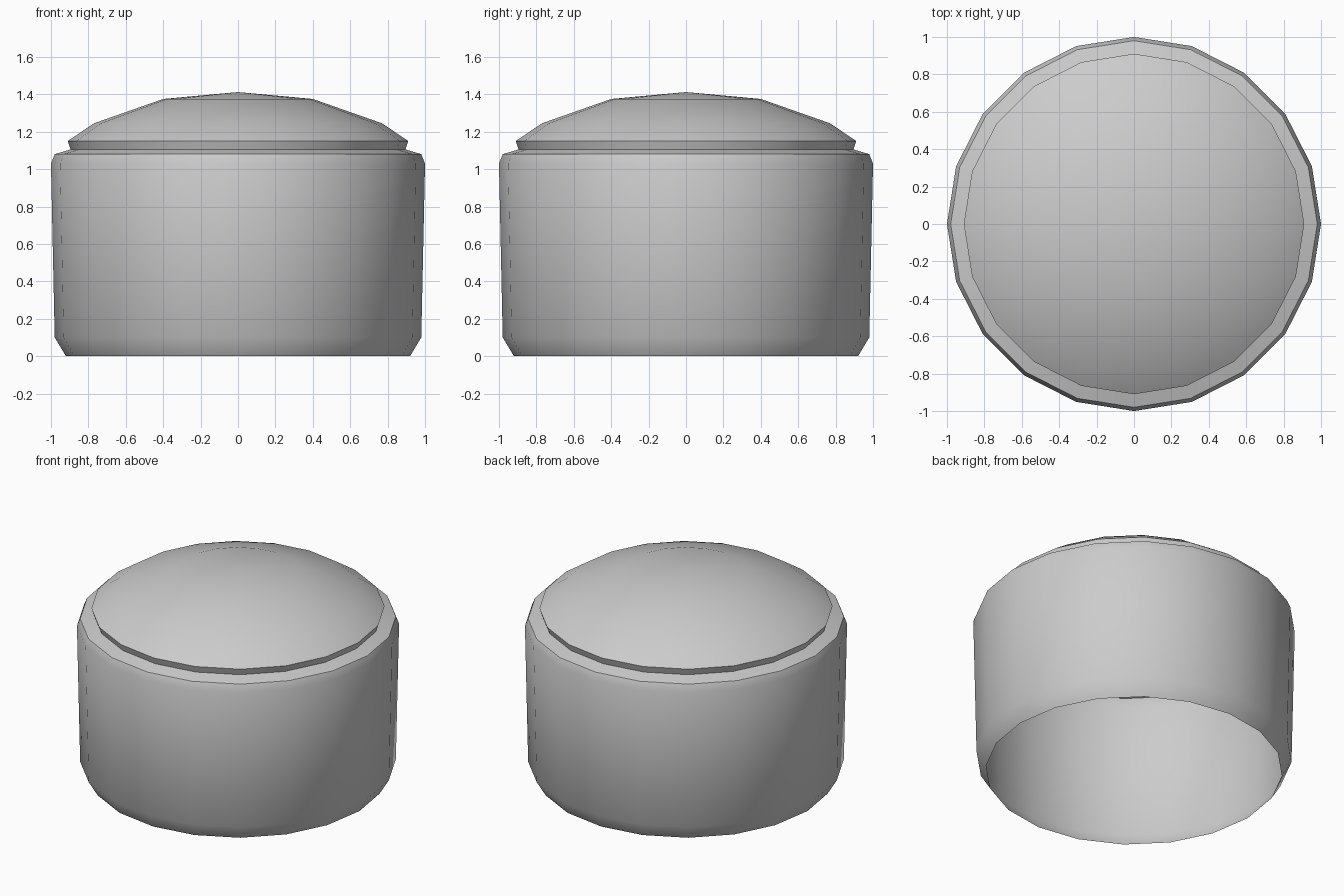
import bpy, bmesh, math

if "Cube" in bpy.data.objects:
    bpy.data.objects.remove(bpy.data.objects["Cube"])

SIDES = 20


def lathe(name, profile):
    """Revolve (radius, z) points about z; a radius of 0 closes to a single point."""
    bm = bmesh.new()
    rings = []
    for r, z in profile:
        n = SIDES if r > 0 else 1
        rings.append([bm.verts.new((r * math.cos(2 * math.pi * i / SIDES),
                                    r * math.sin(2 * math.pi * i / SIDES), z))
                      for i in range(n)])
    for low, high in zip(rings, rings[1:]):
        for i in range(SIDES):
            j = (i + 1) % SIDES
            if len(high) == 1:
                bm.faces.new((low[i], low[j], high[0]))
            else:
                bm.faces.new((low[i], low[j], high[j], high[i]))
    mesh = bpy.data.meshes.new(name)
    bm.to_mesh(mesh)
    bm.free()
    obj = bpy.data.objects.new(name, mesh)
    bpy.context.collection.objects.link(obj)
    bpy.ops.object.select_all(action='DESELECT')
    obj.select_set(True)
    bpy.context.view_layer.objects.active = obj
    bpy.ops.object.shade_smooth_by_angle(angle=math.radians(38))
    return obj


# Hollow side wall, open underneath, with tapered foot and rounded shoulder
lathe("body", [(0.92, 0), (0.98, 0.10), (1.0, 1.03), (0.98, 1.08), (0.895, 1.105)])

# Domed cap with a slightly flared rim
lathe("domed_cap", [(0.895, 1.105), (0.91, 1.15), (0.77, 1.245), (0.40, 1.375), (0, 1.412)])
